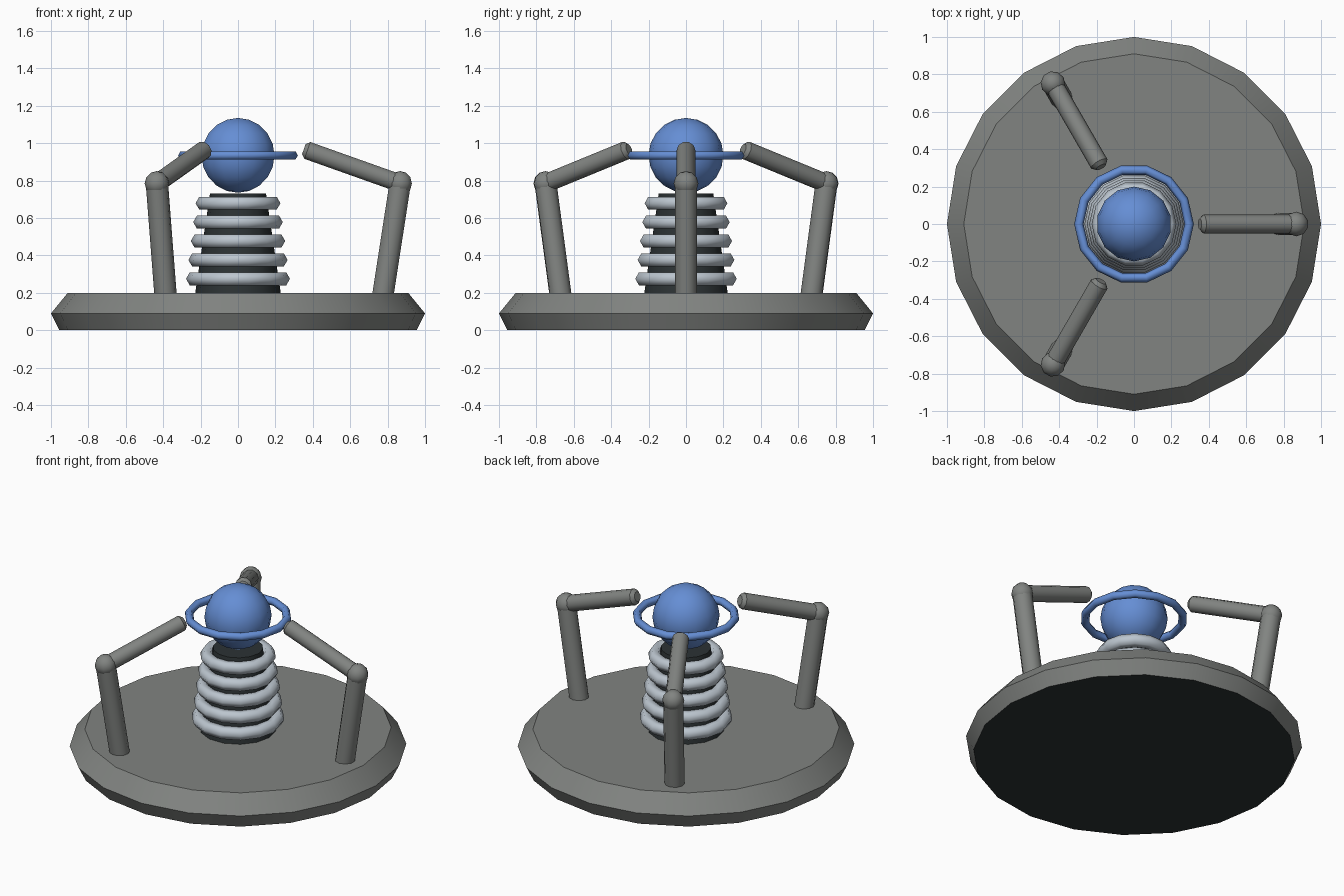
import bpy, math
from mathutils import Vector

if "Cube" in bpy.data.objects:
    bpy.data.objects.remove(bpy.data.objects["Cube"])


def material(name, rgb):
    m = bpy.data.materials.new(name)
    m.diffuse_color = (*rgb, 1)
    m.use_nodes = True
    m.node_tree.nodes["Principled BSDF"].inputs["Base Color"].default_value = m.diffuse_color
    return m


GREY = material("warm grey", (0.22, 0.23, 0.22))
DARK = material("near black", (0.025, 0.032, 0.034))
PALE = material("pale steel", (0.50, 0.56, 0.62))
BLUE = material("blue", (0.13, 0.27, 0.66))


def finish(obj, name, mat, angle=40):
    obj.name = name
    obj.data.materials.append(mat)
    bpy.ops.object.select_all(action='DESELECT')
    obj.select_set(True)
    bpy.context.view_layer.objects.active = obj
    bpy.ops.object.shade_smooth_by_angle(angle=math.radians(angle))
    return obj


def lathe(name, profile, sides, mat, angle=40):
    """Solid of revolution about z from (radius, height) points."""
    verts = [(r * math.cos(2 * math.pi * k / sides), r * math.sin(2 * math.pi * k / sides), z)
             for r, z in profile for k in range(sides)]
    faces = [(i * sides + k, i * sides + (k + 1) % sides,
              (i + 1) * sides + (k + 1) % sides, (i + 1) * sides + k)
             for i in range(len(profile) - 1) for k in range(sides)]
    faces.append(tuple(reversed(range(sides))))
    top = (len(profile) - 1) * sides
    faces.append(tuple(range(top, top + sides)))
    me = bpy.data.meshes.new(name)
    me.from_pydata(verts, [], faces)
    obj = bpy.data.objects.new(name, me)
    bpy.context.collection.objects.link(obj)
    return finish(obj, name, mat, angle)


def ring(name, z, radius, thick, sides, mat):
    bpy.ops.mesh.primitive_torus_add(location=(0, 0, z), major_radius=radius, minor_radius=thick,
                                     major_segments=sides, minor_segments=6)
    return finish(bpy.context.object, name, mat, 61)


def rod(name, a, b, profile, mat):
    """Lathe along a to b; profile heights are distances from a."""
    a, b = Vector(a), Vector(b)
    obj = lathe(name, profile, 10, mat)
    obj.rotation_mode = 'QUATERNION'
    obj.rotation_quaternion = (b - a).to_track_quat('Z', 'Y')
    obj.location = a
    return obj


# Base disc with a dark underside
base = lathe("base", [(0.955, 0), (1.0, 0.09), (0.91, 0.2)], 20, GREY, 30)
base.data.materials.append(DARK)
for p in base.data.polygons:
    if p.normal.z < -0.9:
        p.material_index = 1

# Ribbed insulator column
lathe("column_core", [(0.23, 0.19), (0.15, 0.73)], 14, DARK)
for i in range(5):
    ring(f"column_ring_{i + 1}", 0.275 + 0.101 * i, 0.238 - 0.0128 * i, 0.04, 14, PALE)

# Ball with its halo
bpy.ops.mesh.primitive_uv_sphere_add(segments=14, ring_count=10, radius=0.2, location=(0, 0, 0.935))
finish(bpy.context.object, "ball", BLUE)
ring("halo", 0.935, 0.295, 0.025, 14, BLUE)

# Three jointed arms
for i in range(3):
    t = math.radians(120 * i)

    def at(r, z):
        return (r * math.cos(t), r * math.sin(t), z)

    foot, elbow, tip = at(0.775, 0.19), at(0.867, 0.785), at(0.352, 0.968)
    low = (Vector(elbow) - Vector(foot)).length
    up = (Vector(tip) - Vector(elbow)).length
    rod(f"lower_arm_{i + 1}", foot, elbow, [(0.06, 0), (0.06, low)], GREY)
    rod(f"upper_arm_{i + 1}", elbow, tip, [(0.05, 0), (0.05, up - 0.02), (0.03, up)], GREY)
    bpy.ops.mesh.primitive_uv_sphere_add(segments=10, ring_count=6, radius=0.066,
                                         location=elbow, rotation=(0, 0, t))
    finish(bpy.context.object, f"elbow_{i + 1}", GREY)
